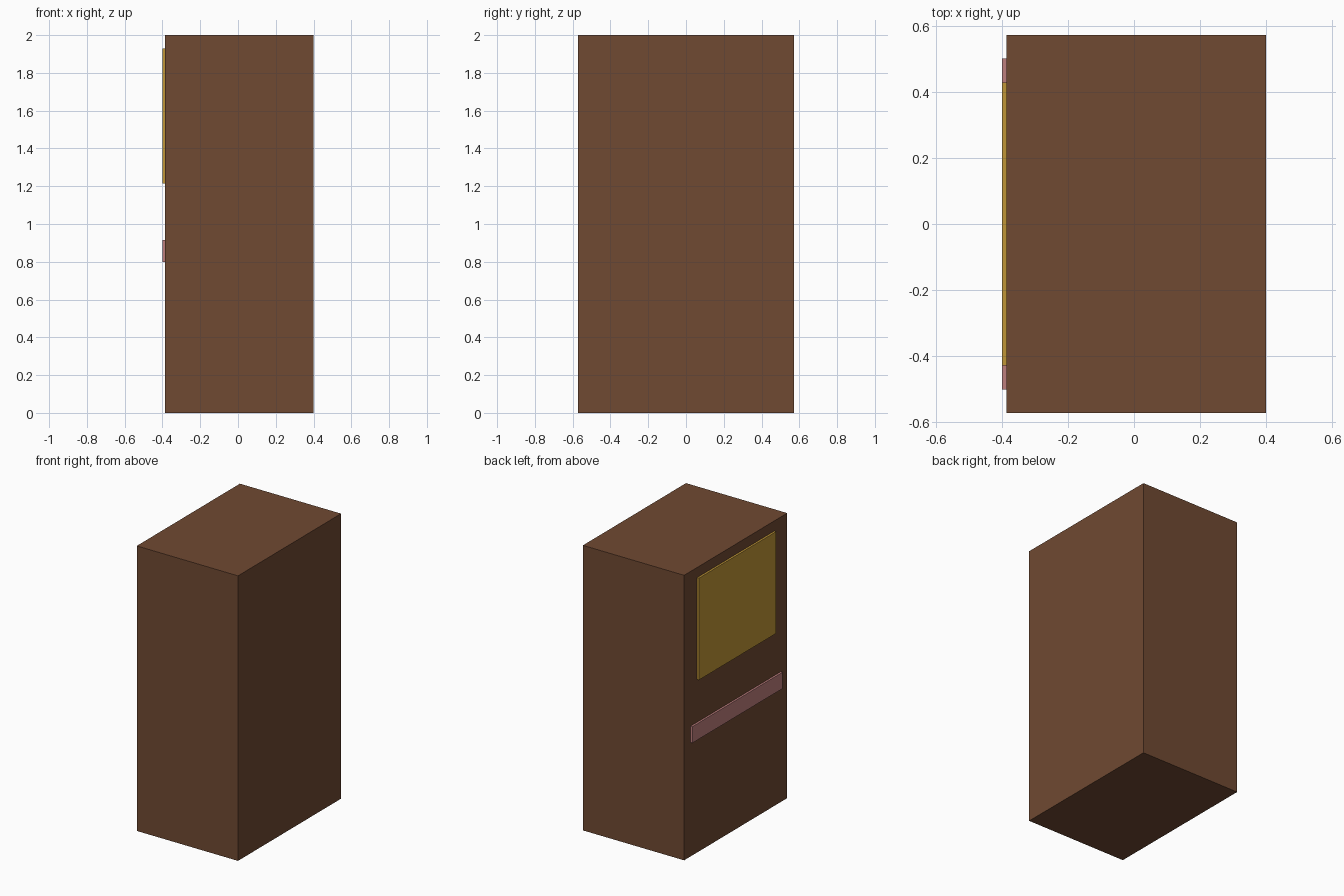
import bpy

if "Cube" in bpy.data.objects:
    bpy.data.objects.remove(bpy.data.objects["Cube"])


def material(name, rgb):
    mat = bpy.data.materials.new(name)
    mat.diffuse_color = (*rgb, 1.0)
    mat.use_nodes = True
    mat.node_tree.nodes["Principled BSDF"].inputs["Base Color"].default_value = mat.diffuse_color
    return mat


def box(name, lo, hi, mat):
    """Axis-aligned box spanning two opposite corners."""
    centre = [(a + b) / 2 for a, b in zip(lo, hi)]
    bpy.ops.mesh.primitive_cube_add(size=1, location=centre)
    obj = bpy.context.object
    obj.name = name
    obj.scale = [b - a for a, b in zip(lo, hi)]
    bpy.ops.object.transform_apply(location=False, rotation=False, scale=True)
    obj.data.materials.append(mat)
    return obj


brown = material("brown", (0.162, 0.067, 0.032))
gold = material("gold", (0.53, 0.305, 0.038))
pink = material("pink", (0.515, 0.209, 0.205))

FACE, OUTER = -0.3857, -0.4  # cabinet's left face and the panels' outer face

# Main cabinet
box("cabinet", (FACE, -0.5714, 0), (0.4, 0.5714, 2), brown)

# Raised upper panel and narrow strip on the left side
box("upper_panel", (OUTER, -0.4286, 1.2143), (FACE, 0.4286, 1.9286), gold)
box("lower_strip", (OUTER, -0.5, 0.8), (FACE, 0.5, 0.9143), pink)
